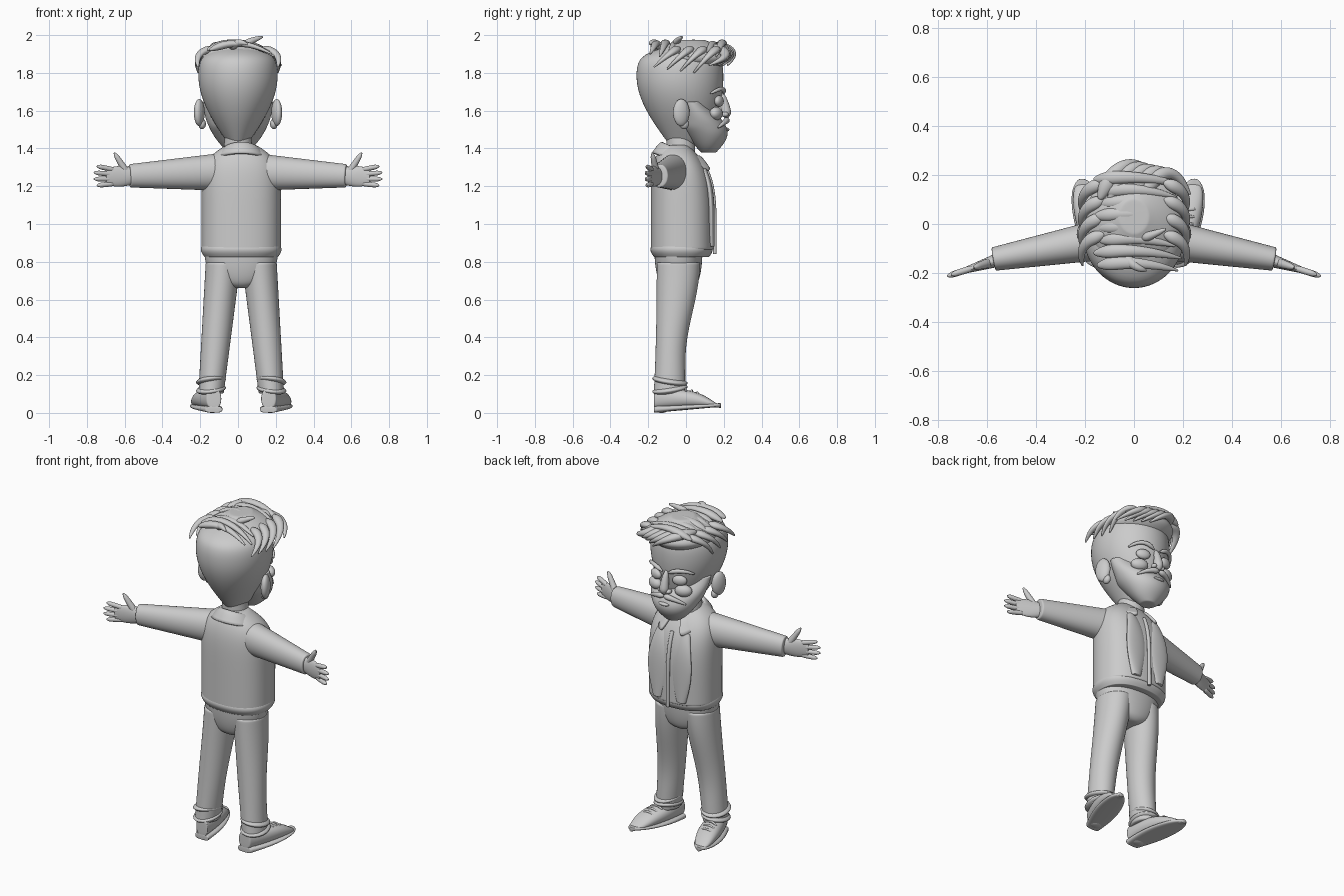
import bpy
import bmesh
from math import sin, cos, pi, tau, copysign
from mathutils import Vector

default_cube = bpy.data.objects.get("Cube")
if default_cube:
    bpy.data.objects.remove(default_cube)

GREY = (.6, .6, .6, 1)
clay = bpy.data.materials.new("clay_grey")
clay.use_nodes = True
clay.diffuse_color = GREY
clay.node_tree.nodes["Principled BSDF"].inputs["Base Color"].default_value = GREY

ACROSS, FORWARD, UP = Vector((1, 0, 0)), Vector((0, 1, 0)), Vector((0, 0, 1))
MIDDLE = .017  # the body sits slightly off the centre line
SIDES = {"right": -1, "left": 1}


def mix(start, end, t):
    return start + (end - start) * t


def ease(t):
    return sin(pi / 2 * min(1, t))


def finish(name, bm, smooth_levels=2):
    bmesh.ops.recalc_face_normals(bm, faces=bm.faces)
    for face in bm.faces:
        face.smooth = True
    mesh = bpy.data.meshes.new(name)
    bm.to_mesh(mesh)
    bm.free()
    mesh.materials.append(clay)
    part = bpy.data.objects.new(name, mesh)
    bpy.context.collection.objects.link(part)
    if smooth_levels:
        subdivision = part.modifiers.new("smooth", 'SUBSURF')
        subdivision.levels = subdivision.render_levels = smooth_levels
    return part


def loft(name, centre, size, hint=UP, axis=None, steps=10, sides=12, square=1):
    """Skin rings along centre(t); size(t) gives half width and half height."""
    bm = bmesh.new()
    edge = .01
    stations = [0, edge] + [i / steps for i in range(1, steps)] + [1 - edge, 1]
    rings = []
    for t in stations:
        ahead = Vector(centre(min(1, t + edge))) - Vector(centre(max(0, t - edge)))
        along = axis or ahead.normalized()
        side = hint.cross(along).normalized()
        top = along.cross(side)
        wide, high = (max(edge / 2, value) for value in size(t))
        ring = []
        for k in range(sides):
            c, s = (copysign(abs(v) ** square, v)
                    for v in (cos(tau * k / sides), sin(tau * k / sides)))
            ring.append(bm.verts.new(Vector(centre(t)) + side * c * wide + top * s * high))
        rings.append(ring)
    for lower, upper in zip(rings, rings[1:]):
        for k in range(sides):
            j = (k + 1) % sides
            bm.faces.new((lower[k], lower[j], upper[j], upper[k]))
    bm.faces.new(rings[0])
    bm.faces.new(rings[-1])
    return finish(name, bm)


def stack(name, bottom, top, shape, x=0, square=1):
    """Level rings; shape(t) gives half width, back and front."""
    def centre(t):
        width, back, front = shape(t)
        return x, (back + front) / 2, mix(bottom, top, t)

    def size(t):
        width, back, front = shape(t)
        return width, (front - back) / 2
    return loft(name, centre, size, FORWARD, UP, sides=16, square=square)


def tube(name, points, thick, thin, flat=1, hint=UP):
    """Round-ended tapered strand on a Bezier curve."""
    def centre(t):
        row = [Vector(p) for p in points]
        while len(row) > 1:
            row = [a.lerp(b, t) for a, b in zip(row, row[1:])]
        return row[0]

    def size(t):
        radius = mix(thick, thin, t) * max(0, 1 - (2 * t - 1) ** 6) ** .5
        return radius, radius * flat
    return loft(name, centre, size, hint, steps=7, sides=8)


def blob(name, centre, size, turn=0):
    bm = bmesh.new()
    bmesh.ops.create_uvsphere(bm, u_segments=20, v_segments=12, radius=1)
    part = finish(name, bm, 0)
    part.location, part.scale = centre, size
    part.rotation_euler.z = turn
    return part


# Jacket: straight body that rounds over into the shoulders
def jacket_front(t):
    return .15 - .14 * t ** 5


stack("jacket", .86, 1.42, lambda t: (.215 - .14 * t ** 10, -.19 + .07 * t ** 8, jacket_front(t)),
      MIDDLE, .85)


def hem_shape(t):
    bulge = .02 * sin(pi * t)
    return .198 + bulge, -.172 - bulge, .125 + bulge


stack("jacket_hem", .825, .905, hem_shape, MIDDLE, .85)
loft("zip_ridge", lambda t: (MIDDLE, jacket_front(t * .8) + .003, mix(.84, 1.29, t)),
     lambda t: (.012, .01), FORWARD)
for side, s in SIDES.items():
    loft(side + "_jacket_front",
         lambda t: (MIDDLE + s * .08, jacket_front(t * .8) - .015, mix(.88, 1.29, t)),
         lambda t: (.03 + .04 * sin(pi * t), .018), FORWARD)

# Folded collar, dropping to two points at the front
bm = bmesh.new()
rows = []
for i in range(21):
    angle = mix(-.88, .88, i / 20) * pi
    drop = (1 - cos(angle)) / 2
    point = .035 * drop ** 6
    profile = ((.07, 1.37), (.08, 1.435), (.1, 1.425), (.135 + point, 1.375 - point))
    rows.append([bm.verts.new((MIDDLE + sin(angle) * r, -.04 - cos(angle) * (r + .03 * drop),
                               z - .075 * drop)) for r, z in profile])
for a, b in zip(rows, rows[1:]):
    for k in range(3):
        bm.faces.new((a[k], a[k + 1], b[k + 1], b[k]))
cloth = finish("collar", bm).modifiers.new("cloth", 'SOLIDIFY')
cloth.thickness = .014
cloth.offset = 0
stack("neck", 1.33, 1.48, lambda t: (mix(.085, .07, t), -.105, .05))


# Trousers
def seat_shape(t):
    fill = ease(t) ** .3
    return .2 * fill, -.09 - .08 * fill, .02 + .07 * fill


stack("trouser_seat", .66, .86, seat_shape, MIDDLE, .9)


def leg_front(t):
    return .04 + .04 * cos(pi * min(1, t / .75))


def leg_back(t):
    return -.16 - .015 * t ** 3


for side, s in SIDES.items():
    loft(side + "_trouser_leg",
         lambda t: (MIDDLE + s * mix(.095, .16, t), (leg_front(t) + leg_back(t)) / 2, mix(.8, .1, t)),
         lambda t: (mix(.097, .07, t), (leg_front(t) - leg_back(t)) / 2), FORWARD, UP)
    for k, place in enumerate(("lower", "upper")):
        fold = blob(side + "_" + place + "_cuff_fold",
                    (MIDDLE + s * .16, -.085, .125 + .045 * k), (.08, .095, .024))
        fold.rotation_euler = (.15 - .3 * k, .12 * s, 0)

    # Shoes turned outwards with a lifted toe
    def foot(y):
        return MIDDLE + s * (.185 + .24 * y)

    def shoe_top(t):
        return .03 + .1 * cos(pi / 2 * t * t)

    def on_foot(t, z):
        y = mix(-.17, .185, t)
        return foot(y), y, z

    def foot_width(t):
        return (.04 + .03 * sin(pi * t)) * (1 - t ** 12) ** .5

    loft(side + "_shoe", lambda t: on_foot(t, (shoe_top(t) + .02 + .01 * t) / 2),
         lambda t: (foot_width(t), (shoe_top(t) - .02 - .01 * t) / 2), axis=FORWARD, square=.85)
    loft(side + "_sole", lambda t: on_foot(t, mix(.018, .042, t)),
         lambda t: (foot_width(t) + .006, mix(.018, .01, t)), axis=FORWARD, square=.6)
    blob(side + "_heel", (foot(-.13), -.13, .022), (.05, .04, .022))
    for k in range(3):
        y, z = .03 * k, .128 - .01 * k
        tube(side + "_lace_%d" % k, [(foot(y) - .04, y, z - .015), (foot(y), y, z + .015),
                                     (foot(y) + .04, y, z - .015)], .007, .007)

    # Sleeves
    def reach(x, z, lift=0):
        return s * x, -.04 - .18 * x + lift, z

    loft(side + "_sleeve", lambda t: reach(mix(.1, .575, t), mix(1.275, 1.255, t)),
         lambda t: (mix(.09, .05, t), mix(.103, .064, t)), square=.95)

    # Hands: palm, four fingers and a raised thumb
    def hand(x, z):
        return s * x, -.145 - .32 * (x - .55), z

    loft(side + "_palm", lambda t: hand(mix(.55, .7, t), mix(1.255, 1.25, t)),
         lambda t: (mix(.03, .012, t), .045 + .012 * sin(pi * t)))
    for k, finger in enumerate(("index", "middle", "ring", "little")):
        spread = 1.5 - k
        tip = .765 - .008 * spread ** 2
        tube("%s_%s_finger" % (side, finger),
             [hand(.65, 1.25 + .024 * spread), hand(tip, 1.255 + .034 * spread)], .015, .014)
    tube(side + "_thumb", [hand(.58, 1.26), hand(.62, 1.32), hand(.655, 1.377)], .024, .013)


# Head: egg-shaped skull narrowing to the neck
def skull_shape(t):
    fill = ease(t / .7)
    crown = (1 - t ** 14) ** .5
    return (.05 + .167 * fill) * crown, (-.09 - .18 * fill) * crown, (.05 + .155 * fill ** .5) * crown


stack("head", 1.42, 1.95, skull_shape)
stack("beard", 1.378, 1.65, lambda t: (.04 + .15 * ease(t) ** .7, .08 - .13 * min(1, 2 * t),
                                       .16 + .065 * sin(pi * t * 1.3)))
tube("nose", [(0, .185, 1.7), (0, .21, 1.64), (0, .215, 1.56)], .013, .036, hint=FORWARD)
blob("lower_lip", (0, .215, 1.5), (.035, .015, .01))
for side, s in SIDES.items():
    blob(side + "_ear", (s * .205, -.025, 1.59), (.026, .046, .072), s * .35)
    blob(side + "_ear_lobe", (s * .19, -.01, 1.53), (.02, .026, .028))
    blob(side + "_eyelid", (s * .08, .175, 1.65), (.042, .022, .03), -s * .35)
    blob(side + "_cheek", (s * .095, .16, 1.585), (.05, .032, .035), -s * .4)
    blob(side + "_nostril", (s * .028, .205, 1.58), (.015, .02, .014))
    tube(side + "_eyebrow", [(s * .02, .2, 1.69), (s * .1, .21, 1.74), (s * .15, .13, 1.69)], .015, .01)
    tube(side + "_moustache", [(0, .215, 1.55), (s * .06, .22, 1.55), (s * .12, .17, 1.51)], .022, .008)


# Hair: soft mass, then locks combed across the crown towards the left
def hair_shape(t):
    bulge = sin(pi * mix(.2, 1, t))
    return .06 + .14 * bulge, -.04 - .15 * bulge, .1 + .14 * bulge


stack("hair_mass", 1.825, 1.975, hair_shape)
for i in range(8):
    y, wave = .05 * i - .17, .015 * sin(2 * i)
    tube("crown_lock_%d" % i, [(-.15 - wave, y, 1.92), (0, y + .03, 2 + wave),
                               (.18 + wave, y - .02, 1.9 - wave)], .037, .012, .75)
for i in range(5):
    tube("quiff_lock_%d" % i, [(.04 * i - .14, .1, 1.94), (.05 * i - .06, .31, 1.95 - .01 * i),
                               (.04 * i + .07, .22 - .025 * i, 1.84)], .045, .012, .8)
for side, s in SIDES.items():
    for i in range(4):
        y = -.07 * i
        tube("%s_side_lock_%d" % (side, i),
             [(s * .12, y + .17, 1.93), (s * .24, y + .14, 1.92), (s * .21, y + .04, 1.8 + .01 * i)],
             .036, .01, .75)
tube("crown_tuft", [(.03, -.06, 1.95), (.09, -.04, 1.98), (.13, -.02, 1.99)], .025, .008)
tube("back_tuft", [(-.04, -.13, 1.93), (0, -.18, 1.98), (.05, -.19, 1.95)], .03, .01)
